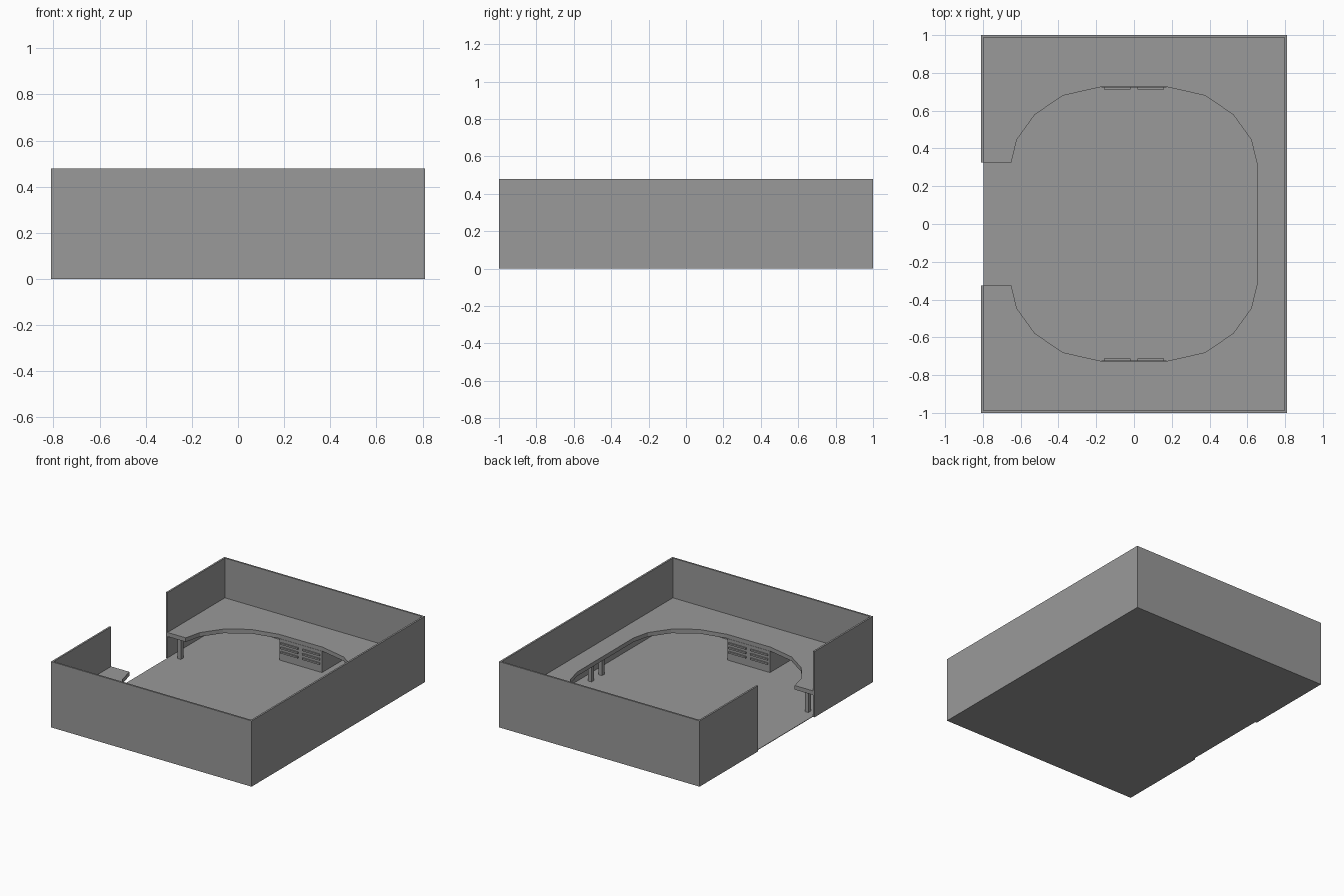
import bpy
import bmesh

cube = bpy.data.objects.get("Cube")
if cube:
    bpy.data.objects.remove(cube, do_unlink=True)

# Single plain grey
grey = bpy.data.materials.new("plain_grey")
grey.use_nodes = True
COLOR = (0.32, 0.32, 0.32, 1.0)
grey.diffuse_color = COLOR
grey.node_tree.nodes["Principled BSDF"].inputs["Base Color"].default_value = COLOR

HX, HY, HEIGHT, WALL = 0.81, 1.0, 0.48, 0.013
IX, IY = HX - WALL, HY - WALL
GAP = 0.325
FLOOR = 0.004
DECK_LOW, DECK_TOP = 0.16, 0.19
DECK_EDGE = 0.725


def prism(name, outline, low, high):
    """Extrude a flat outline between two heights."""
    bm = bmesh.new()
    face = bm.faces.new([bm.verts.new((x, y, low)) for x, y in outline])
    result = bmesh.ops.extrude_face_region(bm, geom=[face])
    top = [v for v in result["geom"] if isinstance(v, bmesh.types.BMVert)]
    bmesh.ops.translate(bm, verts=top, vec=(0, 0, high - low))
    bmesh.ops.recalc_face_normals(bm, faces=bm.faces)
    mesh = bpy.data.meshes.new(name)
    bm.to_mesh(mesh)
    bm.free()
    mesh.materials.append(grey)
    obj = bpy.data.objects.new(name, mesh)
    bpy.context.collection.objects.link(obj)
    return obj


def block(name, x0, x1, y0, y1, z0, z1):
    return prism(name, [(x0, y0), (x1, y0), (x1, y1), (x0, y1)], z0, z1)


# Floor, set inside the walls
block("floor", -IX, IX, -IY, IY, 0, FLOOR)

# Outer wall, one strip wrapping round to both sides of the entrance
half_wall = [(-HX, GAP), (-HX, HY), (HX, HY), (HX, -HY), (-HX, -HY), (-HX, -GAP)]
inner_wall = [(-IX, -GAP), (-IX, -IY), (IX, -IY), (IX, IY), (-IX, IY), (-IX, GAP)]
prism("outer_wall", half_wall + inner_wall, 0, HEIGHT)

# Raised deck with a rounded opening, open towards the entrance
corner = [(0.65, GAP), (0.62, 0.447), (0.525, 0.579), (0.376, 0.68), (0.175, DECK_EDGE)]
back_left = corner
back_right = [(-x, y) for x, y in reversed(corner)]
front_left = [(x, -y) for x, y in reversed(corner)]
front_right = [(-x, -y) for x, y in corner]
opening = front_right + front_left + back_left + back_right
outside = [(-IX, GAP), (-IX, IY), (IX, IY), (IX, -IY), (-IX, -IY), (-IX, -GAP)]
prism("raised_deck", opening + outside, DECK_LOW, DECK_TOP)

# Posts under the deck, booths below it with slatted fronts
for side, label in ((1, "back"), (-1, "front")):
    for x, y, place in ((-0.725, 0.37, "entrance"), (0.725, 0.06, "side")):
        r = 0.014
        block(f"{label}_{place}_post", x - r, x + r, side * y - r, side * y + r,
              FLOOR, DECK_LOW)

    near, far = sorted((side * (DECK_EDGE - 0.002), side * IY))
    block(f"{label}_booth", -0.172, 0.172, near, far, FLOOR, DECK_LOW)

    near, far = sorted((side * (DECK_EDGE - 0.012), side * DECK_EDGE))
    for x in (-0.088, 0.088):
        for z in (0.06, 0.092, 0.124):
            block(f"{label}_booth_slat", x - 0.07, x + 0.07, near, far, z, z + 0.012)
